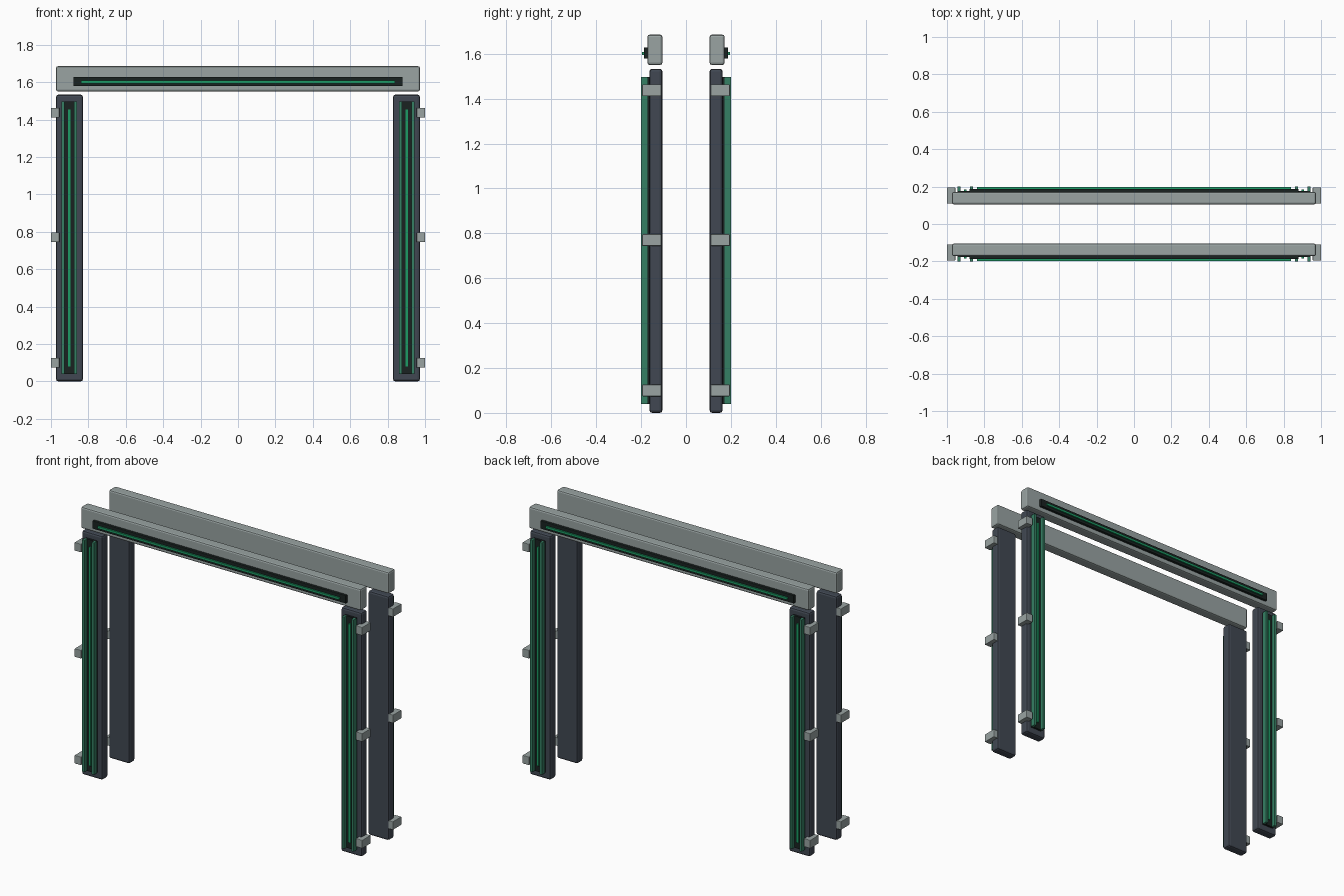
import bpy

if "Cube" in bpy.data.objects:
    bpy.data.objects.remove(bpy.data.objects["Cube"])


def material(name, rgb):
    m = bpy.data.materials.new(name)
    m.diffuse_color = (*rgb, 1.0)
    m.use_nodes = True
    m.node_tree.nodes["Principled BSDF"].inputs["Base Color"].default_value = m.diffuse_color
    return m


GREY = material("light grey metal", (0.32, 0.37, 0.365))
SLATE = material("dark slate", (0.052, 0.064, 0.085))
BLACK = material("near black", (0.010, 0.016, 0.015))
GREEN = material("muted green", (0.035, 0.215, 0.125))
BRIGHT = material("bright green", (0.012, 0.33, 0.13))


def box(name, x, y, z, mat, bevel=0.0):
    """Box from (min, max) ranges, with optionally chamfered edges."""
    spans = [sorted(r) for r in (x, y, z)]
    bpy.ops.mesh.primitive_cube_add(size=1)
    ob = bpy.context.object
    ob.name = name
    for v in ob.data.vertices:
        for i, (lo, hi) in enumerate(spans):
            v.co[i] = lo + (v.co[i] + 0.5) * (hi - lo)
    ob.data.materials.append(mat)
    if bevel:
        mod = ob.modifiers.new("edge_bevel", 'BEVEL')
        mod.width = bevel
        mod.segments = 2
    return ob


# Two identical frames, back to back
for side, s in (("front", -1), ("back", 1)):
    def depth(a, b):
        return (s * a, s * b)

    # Top beam with its light bar
    box(f"{side}_beam", (-0.973, 0.973), depth(0.105, 0.172), (1.55, 1.685), GREY, 0.01)
    box(f"{side}_beam_light_housing", (-0.88, 0.88), depth(0.165, 0.188),
        (1.578, 1.628), BLACK, 0.003)
    box(f"{side}_beam_light_strip", (-0.84, 0.84), depth(0.18, 0.197),
        (1.594, 1.608), BRIGHT)

    for hand, h in (("left", -1), ("right", 1)):
        def across(a, b):
            return (h * a, h * b)

        tag = f"{side}_{hand}"
        # Post with a recessed light channel between two rails
        box(f"{tag}_post", across(0.829, 0.973), depth(0.105, 0.163), (0, 1.533), SLATE, 0.012)
        box(f"{tag}_channel", across(0.864, 0.940), depth(0.155, 0.176), (0.04, 1.497), BLACK)
        box(f"{tag}_light_strip", across(0.895, 0.909), depth(0.17, 0.184), (0.08, 1.455), BRIGHT)
        for part, x0 in (("inner", 0.861), ("outer", 0.927)):
            box(f"{tag}_{part}_rail", across(x0, x0 + 0.017), depth(0.172, 0.2),
                (0.04, 1.497), GREEN, 0.002)
        # Clamps on the outer edge
        for n, z in enumerate((0.10, 0.77, 1.437)):
            box(f"{tag}_clamp_{n + 1}", across(0.955, 1.0), depth(0.11, 0.195),
                (z - 0.026, z + 0.026), GREY, 0.003)
